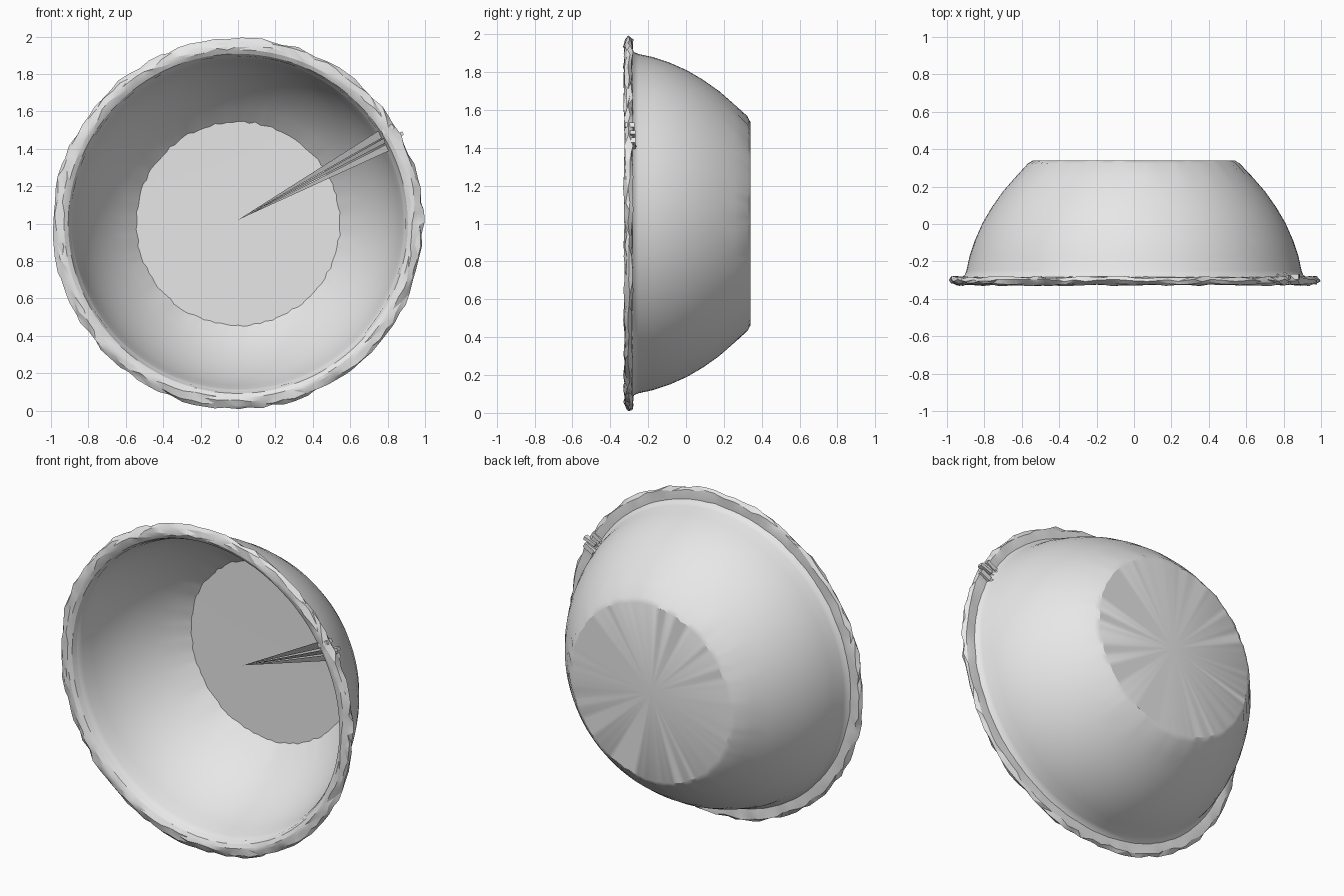
import bpy, bmesh, math, random
from mathutils import Vector, Matrix

random.seed(4)
cube = bpy.data.objects.get("Cube")
if cube:
    bpy.data.objects.remove(cube, do_unlink=True)

grey = bpy.data.materials.new("plain grey")
grey.use_nodes = True
grey.diffuse_color = (0.8, 0.8, 0.8, 1)
grey.node_tree.nodes["Principled BSDF"].inputs["Base Color"].default_value = (0.8, 0.8, 0.8, 1)


def finish(bm, name, smooth=None):
    """Turn a bmesh into a grey object, smooth below the given angle."""
    bmesh.ops.recalc_face_normals(bm, faces=bm.faces)
    mesh = bpy.data.meshes.new(name)
    bm.to_mesh(mesh)
    bm.free()
    ob = bpy.data.objects.new(name, mesh)
    bpy.context.collection.objects.link(ob)
    mesh.materials.append(grey)
    if smooth:
        bpy.ops.object.select_all(action='DESELECT')
        ob.select_set(True)
        bpy.context.view_layer.objects.active = ob
        bpy.ops.object.shade_smooth_by_angle(angle=math.radians(smooth))
    return ob


def lathe(profile, segments, closed, wobble):
    """Spin (radius, y) points round the y axis at height 1."""
    bm = bmesh.new()
    rings = []
    for i in range(segments):
        a = 2 * math.pi * i / segments
        ring = []
        for j, (r, y) in enumerate(profile):
            dr, dy, da = wobble(j, r)
            ring.append(bm.verts.new(((r + dr) * math.cos(a + da), y + dy,
                                      1 + (r + dr) * math.sin(a + da))))
        rings.append(ring)
    n = len(profile)
    for i in range(segments):
        p, q = rings[i], rings[(i + 1) % segments]
        for j in range(n if closed else n - 1):
            k = (j + 1) % n
            bm.faces.new((p[j], p[k], q[k], q[j]))
    bmesh.ops.remove_doubles(bm, verts=bm.verts, dist=0.0001)
    return bm


# Bowl: thin curved wall with a flat base, slightly uneven at the base edge
outer = [(0, 0.34), (0.535, 0.34), (0.562, 0.325), (0.63, 0.255), (0.70, 0.175), (0.76, 0.09),
         (0.81, 0.005), (0.85, -0.085), (0.88, -0.175), (0.896, -0.25), (0.905, -0.272), (0.925, -0.288)]
inner = [(0.915, -0.302), (0.893, -0.275), (0.883, -0.25), (0.866, -0.175), (0.836, -0.085),
         (0.796, 0.005), (0.746, 0.09), (0.686, 0.175), (0.616, 0.255), (0.545, 0.322), (0, 0.326)]


def base_wobble(j, r):
    return (random.uniform(-0.006, 0.006) if 0.53 < r < 0.565 else 0, 0, 0)


finish(lathe(outer + inner, 112, False, base_wobble), "bowl", 30)

# Rim: rolled flange with a chipped, faceted outer edge
section = [(0.895, -0.285), (0.908, -0.312), (0.93, -0.325), (0.958, -0.326),
           (0.985, -0.318), (0.999, -0.302), (0.985, -0.284), (0.93, -0.283)]


def rim_wobble(j, r):
    if r < 0.94:
        return (0, random.uniform(-0.002, 0.002), 0)
    return (random.uniform(-0.018, 0.0), random.uniform(-0.007, 0.007), random.uniform(-0.015, 0.015))


bm = lathe(section, 100, True, rim_wobble)
bmesh.ops.triangulate(bm, faces=bm.faces, quad_method='SHORT_EDGE')
finish(bm, "rim", 22)

# Slivers: long thin spikes running from the rim to a point inside the bowl
apex = (0.0, 0.05, 1.02)
ends = [((0.765, -0.30, 1.505), (0.80, -0.29, 1.475), (0.785, -0.275, 1.49)),
        ((0.795, -0.31, 1.465), (0.815, -0.30, 1.445), (0.805, -0.28, 1.46)),
        ((0.815, -0.30, 1.435), (0.82, -0.285, 1.395), (0.83, -0.27, 1.42))]
bm = bmesh.new()
for tri in ends:
    tip = bm.verts.new(apex)
    a, b, c = [bm.verts.new(p) for p in tri]
    for f in ((a, b, c), (tip, a, b), (tip, b, c), (tip, c, a)):
        bm.faces.new(f)
finish(bm, "slivers")

# Chips: small broken pieces where the slivers meet the rim
bm = bmesh.new()
for pos, size, turn in [((0.80, -0.298, 1.505), (0.07, 0.05, 0.025), 30),
                        ((0.845, -0.282, 1.47), (0.08, 0.03, 0.02), 20),
                        ((0.85, -0.278, 1.425), (0.07, 0.024, 0.03), 28)]:
    m = (Matrix.Translation(Vector(pos)) @ Matrix.Rotation(math.radians(-turn), 4, 'Y')
         @ Matrix.Diagonal((*size, 1)))
    bmesh.ops.create_cube(bm, size=1, matrix=m)
finish(bm, "rim_chips")
